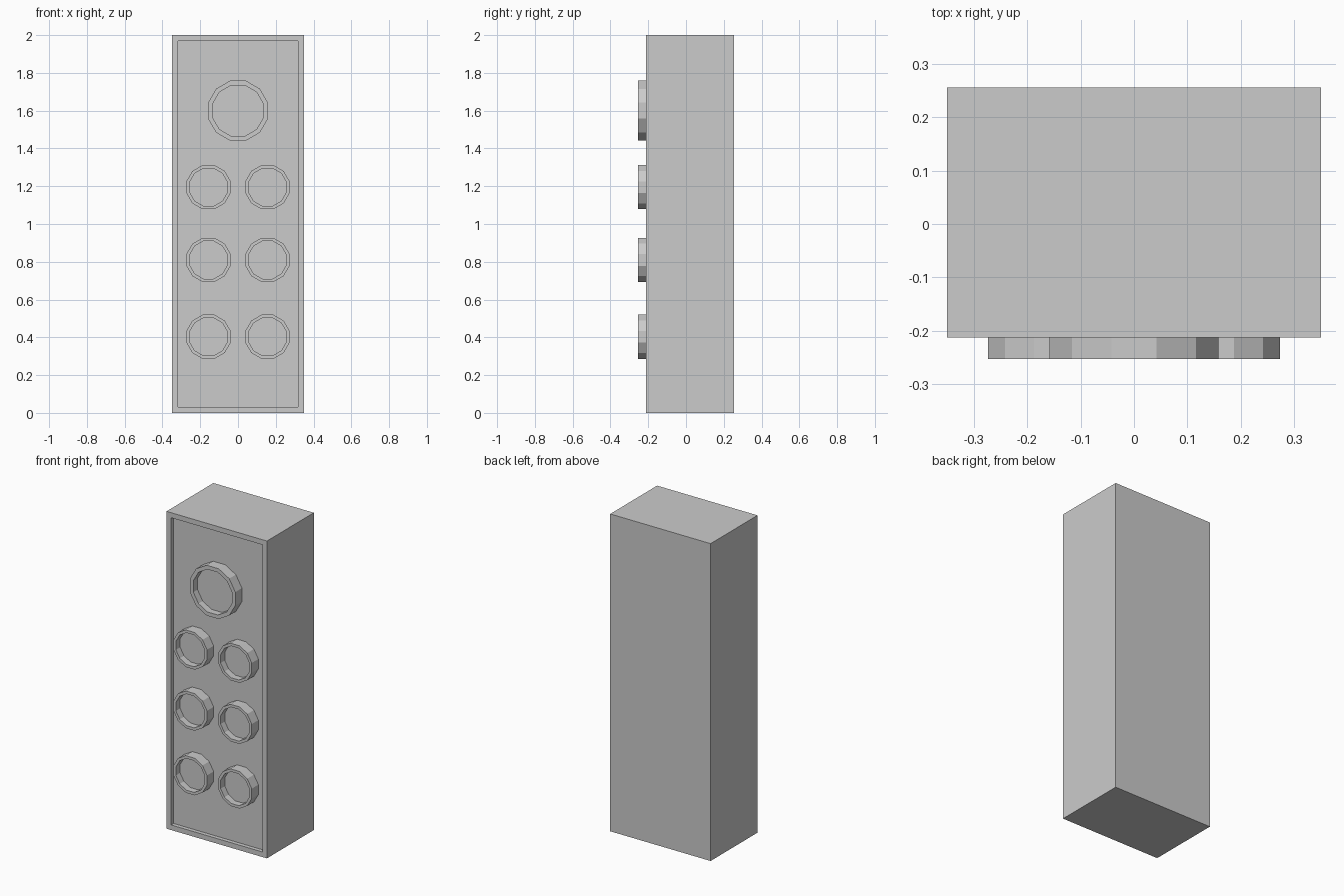
import bpy, bmesh, math
from mathutils import Matrix

if "Cube" in bpy.data.objects:
    bpy.data.objects.remove(bpy.data.objects["Cube"])

FRONT, BACK, PANEL, RING = -0.212, 0.255, -0.187, -0.253


def finish(name, bm):
    bmesh.ops.recalc_face_normals(bm, faces=bm.faces)
    mesh = bpy.data.meshes.new(name)
    bm.to_mesh(mesh)
    bm.free()
    ob = bpy.data.objects.new(name, mesh)
    bpy.context.collection.objects.link(ob)
    return ob


def inset_and_push(bm, face, border, depth):
    # Inset the front face, then sink it to leave a raised rim
    bmesh.ops.inset_region(bm, faces=[face], thickness=border, use_even_offset=True)
    ext = bmesh.ops.extrude_discrete_faces(bm, faces=[face])["faces"][0]
    bmesh.ops.translate(bm, verts=ext.verts, vec=(0, depth, 0))


def front_face(bm):
    bm.faces.ensure_lookup_table()
    bm.normal_update()
    return min(bm.faces, key=lambda f: f.calc_center_median().y)


# Cabinet body with a thin rim around the sunken front panel
bm = bmesh.new()
bmesh.ops.create_cube(bm, size=1, matrix=Matrix.Translation((0, (FRONT + BACK) / 2, 1))
                      @ Matrix.Diagonal((0.7, BACK - FRONT, 2, 1)))
inset_and_push(bm, front_face(bm), 0.032, PANEL - FRONT)
finish("cabinet", bm)


# Twelve-sided driver with a shallow dish in its front
def driver(name, x, z, radius, border):
    bm = bmesh.new()
    back = PANEL + 0.01
    place = (Matrix.Translation((x, (RING + back) / 2, z))
             @ Matrix.Rotation(math.pi / 2, 4, 'X')
             @ Matrix.Rotation(math.radians(15), 4, 'Z'))
    bmesh.ops.create_cone(bm, cap_ends=True, segments=12, radius1=radius,
                          radius2=radius, depth=back - RING, matrix=place)
    inset_and_push(bm, front_face(bm), border, 0.042)
    finish(name, bm)


driver("large_driver", 0, 1.60, 0.164, 0.024)
for row, z in enumerate((1.195, 0.81, 0.403)):
    for side, x in (("left", -0.156), ("right", 0.156)):
        driver(f"small_driver_{side}_{row + 1}", x, z, 0.121, 0.017)
